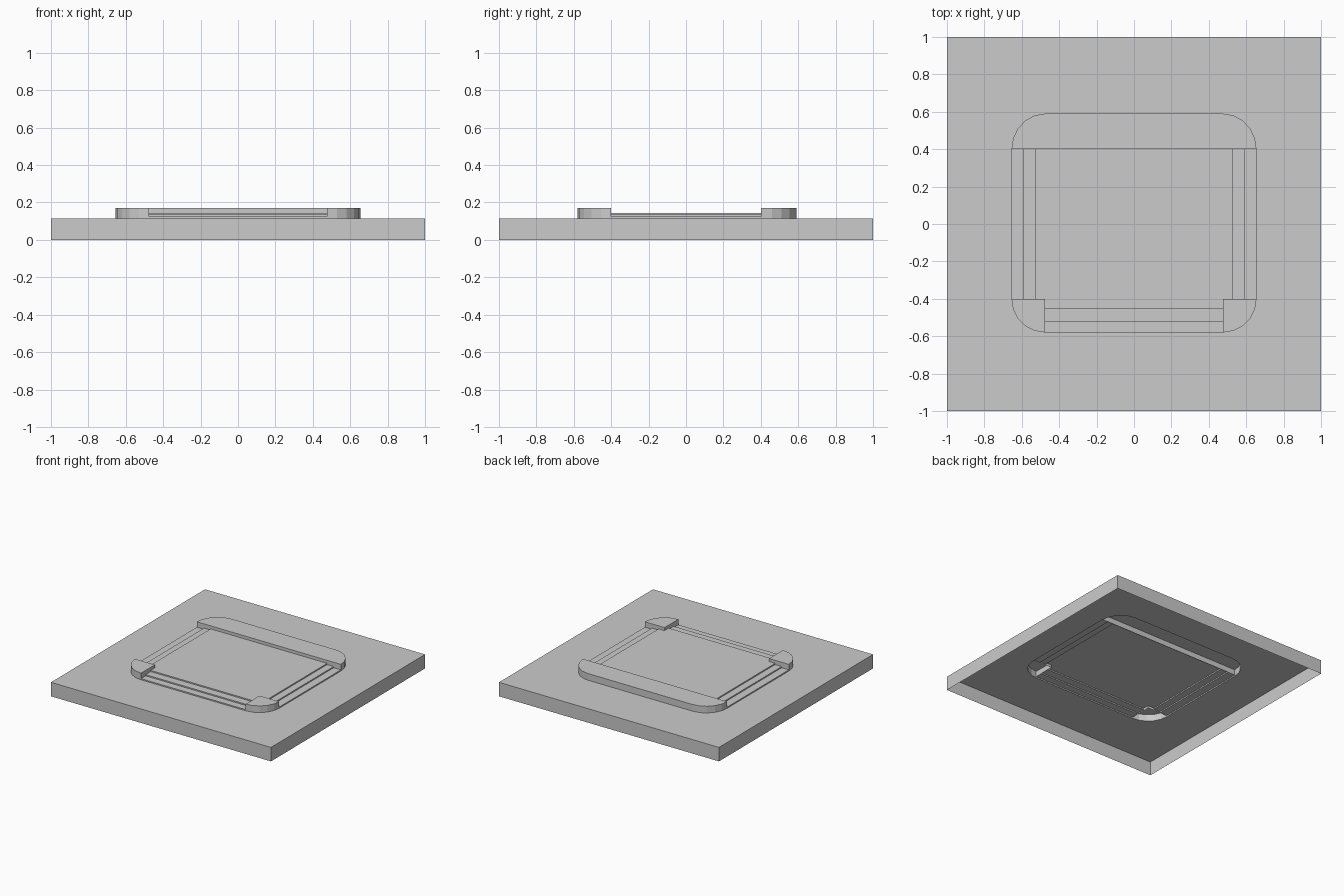
import bpy, bmesh, math

if "Cube" in bpy.data.objects:
    bpy.data.objects.remove(bpy.data.objects["Cube"])

BASE, STEP1, STEP2, DECK, TOP = 0.115, 0.125, 0.135, 0.145, 0.17
X, YF, YB, Y0 = 0.655, 0.58, 0.59, 0.40      # outline of the raised area
CX = 0.475                                    # inner side of corner blocks


def finish(bm, name):
    me = bpy.data.meshes.new(name)
    bm.to_mesh(me)
    bm.free()
    ob = bpy.data.objects.new(name, me)
    bpy.context.collection.objects.link(ob)
    return ob


def part(name, pts, z, lows):
    """Open-bottomed block: flat top plus a wall down to lows[i] on edge i (None = no wall)."""
    bm = bmesh.new()
    top = [bm.verts.new((x, y, z)) for x, y in pts]
    bm.faces.new(top)
    n = len(pts)
    for i, low in enumerate(lows):
        if low is None:
            continue
        j = (i + 1) % n
        a = bm.verts.new((*pts[i], low))
        b = bm.verts.new((*pts[j], low))
        bm.faces.new((top[i], a, b, top[j]))
    bmesh.ops.remove_doubles(bm, verts=bm.verts, dist=1e-5)
    f = max(bm.faces, key=lambda f: f.normal.z)
    f.normal_update()
    bm.normal_update()
    if sum(f.normal.z for f in bm.faces) < 0:
        bmesh.ops.reverse_faces(bm, faces=bm.faces)
    return finish(bm, name)


def arc(cx, cy, rx, ry, a0, n=5):
    return [(cx + rx * math.cos(math.radians(a0 + 90 * i / n)),
             cy + ry * math.sin(math.radians(a0 + 90 * i / n))) for i in range(n + 1)]


# Rounded corner outlines
front_left = arc(-CX, -Y0, X - CX, YF - Y0, 180)
front_right = arc(CX, -Y0, X - CX, YF - Y0, 270)
back_right = arc(CX, Y0, X - CX, YB - Y0, 0)
back_left = arc(-CX, Y0, X - CX, YB - Y0, 90)
outline = front_left + front_right + back_right + back_left

# Base slab: top with an opening under the raised area, four sides, open below
bm = bmesh.new()
square = [(-1, -1), (1, -1), (1, 1), (-1, 1)]
loops = []
for pts in (square, outline):
    vs = [bm.verts.new((x, y, BASE)) for x, y in pts]
    loops.append(vs)
    for i in range(len(vs)):
        bm.edges.new((vs[i], vs[(i + 1) % len(vs)]))
bmesh.ops.triangle_fill(bm, edges=bm.edges[:], use_beauty=True, normal=(0, 0, 1))
bm.normal_update()
bmesh.ops.reverse_faces(bm, faces=[f for f in bm.faces if f.normal.z < 0])
low = [bm.verts.new((x, y, 0)) for x, y in square]
for i in range(4):
    j = (i + 1) % 4
    bm.faces.new((low[i], low[j], loops[0][j], loops[0][i]))
bmesh.ops.dissolve_limit(bm, angle_limit=0.001, verts=bm.verts[:], edges=bm.edges[:])
finish(bm, "base_slab")

# Back bar with rounded ends
bar = back_right + back_left
part("back_bar", bar, TOP, [BASE] * (len(bar) - 1) + [STEP1])

for s, side in ((-1, "left"), (1, "right")):
    # Front corner blocks
    pts = [(-s * x, y) for x, y in front_left] + [(s * CX, -Y0)]
    part(side + "_corner_block", pts, TOP, [BASE] * (len(pts) - 2) + [STEP1, STEP1])
    # Side steps
    for name, xo, xi, z, lo in (("lower", X, 0.59, STEP1, BASE), ("upper", 0.59, 0.53, STEP2, STEP1)):
        part(f"{side}_{name}_step", [(s * xo, Y0), (s * xo, -Y0), (s * xi, -Y0), (s * xi, Y0)],
             z, [lo, None, None, None])

# Front steps
for name, yo, yi, z, lo in (("lower", YF, 0.52, STEP1, BASE), ("upper", 0.52, 0.455, STEP2, STEP1)):
    part(f"front_{name}_step", [(-CX, -yo), (CX, -yo), (CX, -yi), (-CX, -yi)],
         z, [lo, None, None, None])

# Deck between the bar and the corner blocks
part("deck", [(-0.53, Y0), (-0.53, -Y0), (-CX, -Y0), (-CX, -0.455),
              (CX, -0.455), (CX, -Y0), (0.53, -Y0), (0.53, Y0)], DECK,
     [STEP2, None, None, STEP2, None, None, STEP2, None])
